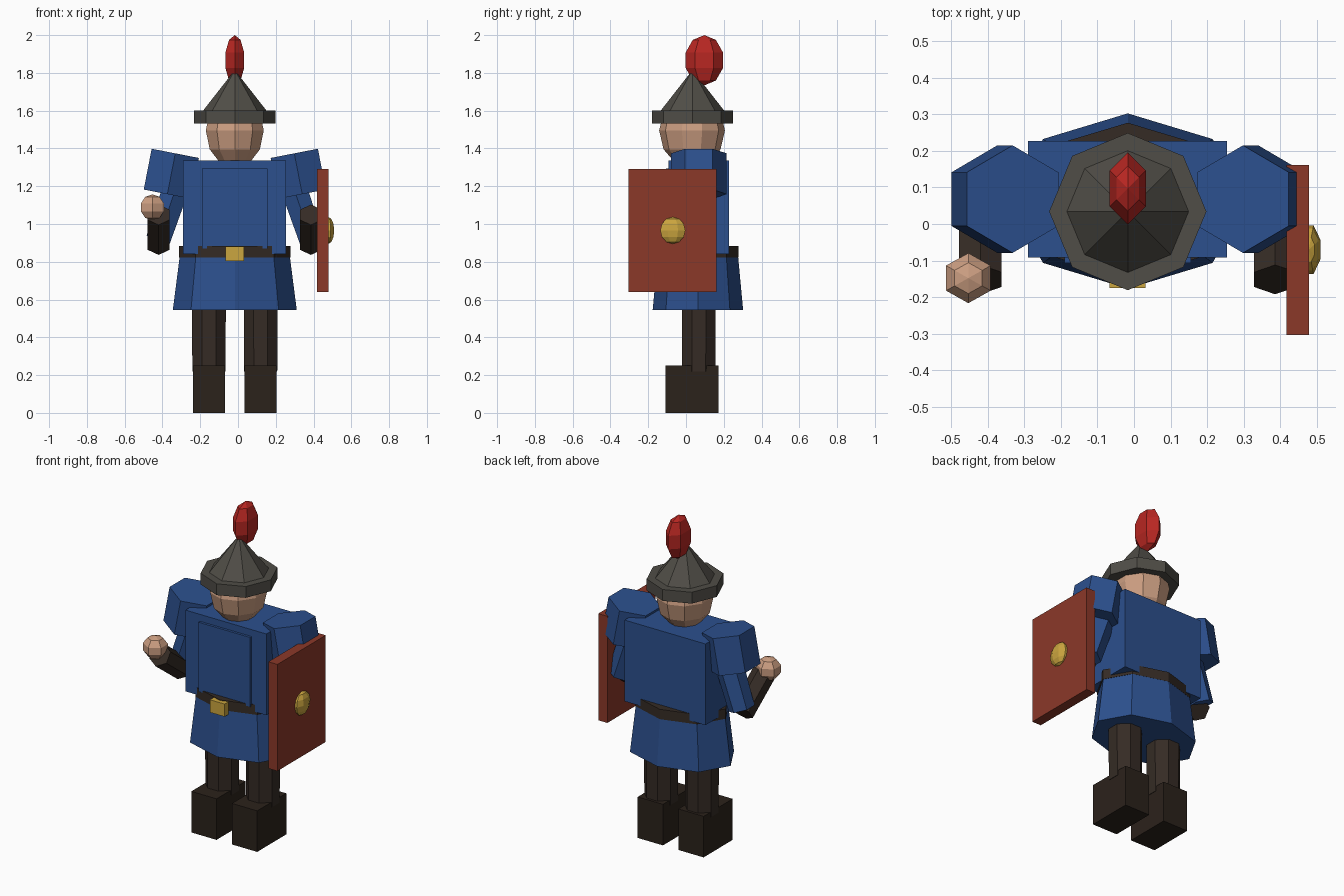
import bpy, bmesh
from math import sin, cos, pi, radians, atan2
from mathutils import Matrix, Vector, Euler

if "Cube" in bpy.data.objects:
    bpy.data.objects.remove(bpy.data.objects["Cube"])

CX = -0.017   # body centre line


def mat(name, r, g, b):
    m = bpy.data.materials.new(name)
    m.diffuse_color = (r, g, b, 1)
    m.use_nodes = True
    m.node_tree.nodes["Principled BSDF"].inputs["Base Color"].default_value = m.diffuse_color
    return m


BLUE = mat("blue_cloth", 0.025, 0.08, 0.27)
BROWN = mat("dark_leather", 0.035, 0.024, 0.018)
BOOT = mat("boot_leather", 0.024, 0.016, 0.011)
SKIN = mat("skin", 0.60, 0.34, 0.22)
STEEL = mat("dark_steel", 0.08, 0.075, 0.063)
RED = mat("red_plume", 0.48, 0.02, 0.016)
GOLD = mat("gold", 0.60, 0.38, 0.05)
WOOD = mat("red_wood", 0.26, 0.04, 0.022)


def finish(name, bm, m):
    bmesh.ops.recalc_face_normals(bm, faces=bm.faces)
    me = bpy.data.meshes.new(name)
    bm.to_mesh(me)
    bm.free()
    me.materials.append(m)
    ob = bpy.data.objects.new(name, me)
    bpy.context.collection.objects.link(ob)
    return ob


def box(name, x, y, z, m):
    """Box from (min, max) pairs."""
    bm = bmesh.new()
    bmesh.ops.create_cube(bm, size=1)
    for v in bm.verts:
        v.co = Vector([(a + b) / 2 + c * (b - a) for (a, b), c in zip((x, y, z), v.co)])
    return finish(name, bm, m)


def lathe(name, profile, sides, loc, m, scale=(1, 1, 1), rot=(0, 0, 0), phase=90):
    """Faceted turned shape from (radius, height) points; radius 0 makes a tip."""
    bm = bmesh.new()
    rings = []
    for r, z in profile:
        n = sides if r > 0 else 1
        rings.append([bm.verts.new((r * cos(radians(phase) + 2 * pi * i / sides),
                                    r * sin(radians(phase) + 2 * pi * i / sides), z))
                      for i in range(n)])
    for a, b in zip(rings, rings[1:]):
        for i in range(sides):
            quad = [a[i % len(a)], a[(i + 1) % len(a)], b[(i + 1) % len(b)], b[i % len(b)]]
            bm.faces.new(list(dict.fromkeys(quad)))
    for ring in (rings[0], rings[-1]):
        if len(ring) > 1:
            bm.faces.new(ring)
    bm.transform(Matrix.LocRotScale(Vector(loc), Euler(rot), Vector(scale)))
    return finish(name, bm, m)


def ball(name, sides, rows, loc, scale, m, phase=90):
    prof = [(sin(pi * i / rows) if 0 < i < rows else 0, -cos(pi * i / rows))
            for i in range(rows + 1)]
    return lathe(name, prof, sides, loc, m, scale, phase=phase)


# Torso, chest panel, skirt and belt
box("torso", (-0.29, 0.255), (-0.092, 0.227), (0.84, 1.335), BLUE)
box("chest_panel", (-0.19, 0.156), (-0.107, -0.08), (0.87, 1.293), BLUE)
lathe("tunic_skirt", [(0.328, 0.545), (0.29, 0.84)], 8, (CX, 0.063, 0), BLUE, (1, 0.73, 1))
lathe("belt", [(0.295, 0.823), (0.295, 0.883)], 8, (CX, 0.063, 0), BROWN, (1, 0.725, 1))
box("belt_buckle", (-0.067, 0.032), (-0.175, -0.13), (0.803, 0.88), GOLD)

# Head, hat and plume
ball("head", 10, 6, (CX, 0.032, 1.495), (0.161, 0.174, 0.2), SKIN)
lathe("hat_brim", [(0.215, 1.533), (0.215, 1.602)], 8, (CX, 0.034, 0), STEEL)
lathe("hat_cone", [(0.172, 1.595), (0, 1.815)], 8, (CX, 0.034, 0), STEEL)
ball("plume", 6, 5, (CX, 0.097, 1.867), (0.06, 0.104, 0.133), RED)

# Legs, boots and arms on both sides
for side, s in (("left", -1), ("right", 1)):
    x = CX + s * 0.137
    box(side + "_boot", (x - 0.085, x + 0.085), (-0.108, 0.172), (0, 0.25), BOOT)
    lathe(side + "_leg", [(0.095, 0.22), (0.097, 0.57)], 8, (x, 0.068, 0), BROWN, phase=22.5)
    # puffed shoulder, leaning outwards at the bottom
    lathe(side + "_shoulder", [(0.147, -0.11), (0.147, 0.11)], 6,
          (CX + s * 0.336, 0.068, 1.266), BLUE, rot=(0, -s * radians(11), 0))
    # sleeve down to the elbow
    lathe(side + "_sleeve", [(0.075, -0.14), (0.08, 0.15)], 6,
          (CX + s * 0.36, 0.068, 1.05), BLUE, rot=(0, -s * radians(19), 0))
    # forearm raised forwards
    lathe(side + "_forearm", [(0.067, 0), (0.067, 0.265)], 6,
          (CX + s * 0.403, 0.06, 0.89), BROWN, rot=(atan2(0.8, 0.6), 0, 0))

ball("left_hand", 6, 5, (-0.453, -0.148, 1.088), (0.074, 0.072, 0.069), SKIN)

# Shield with boss
box("shield", (0.417, 0.478), (-0.304, 0.162), (0.64, 1.29), WOOD)
ball("shield_boss", 8, 6, (0.478, -0.07, 0.966), (0.034, 0.072, 0.071), GOLD, phase=22.5)
